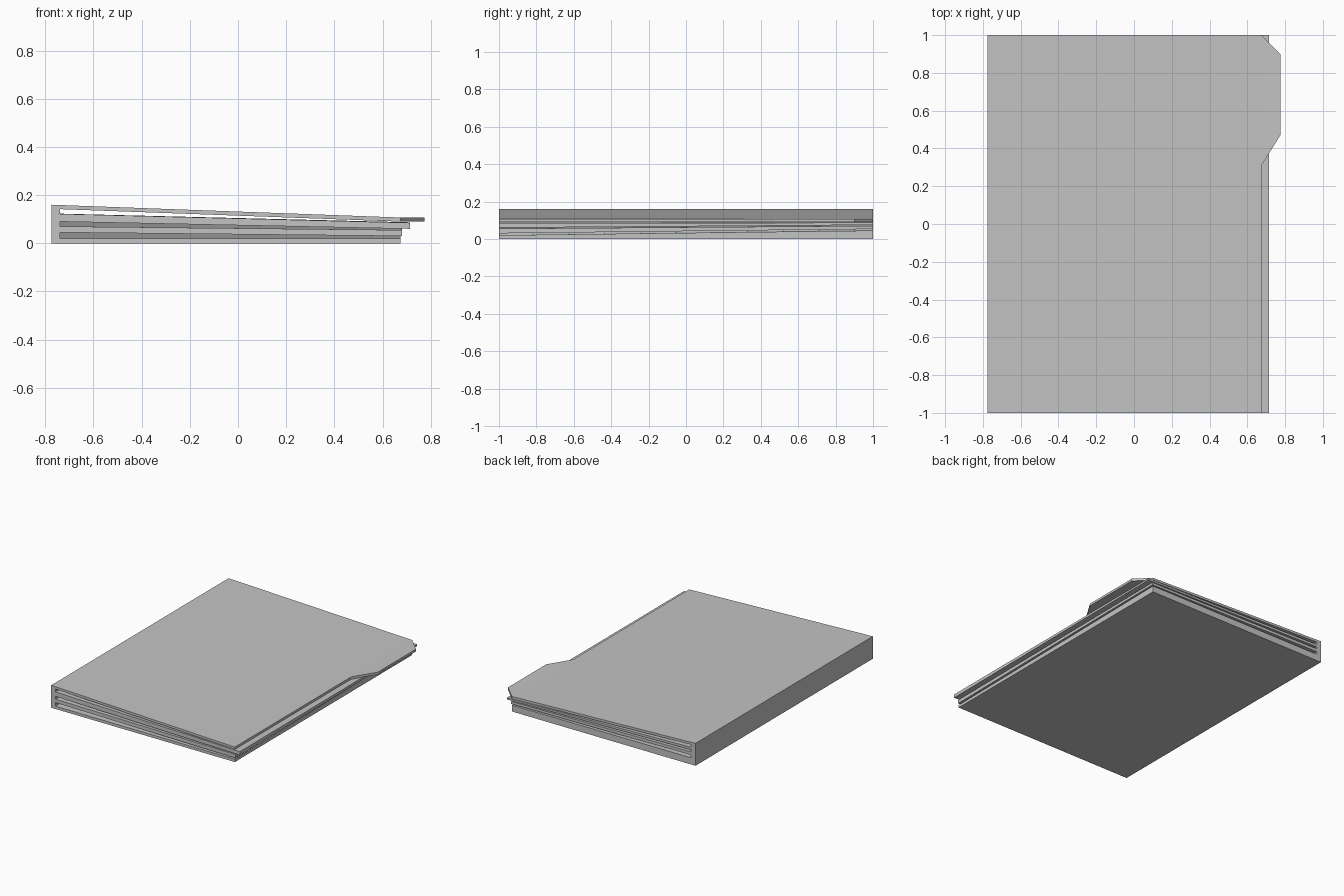
import bpy

old = bpy.data.objects.get("Cube")
if old:
    bpy.data.objects.remove(old, do_unlink=True)

paper = bpy.data.materials.new("light grey card")
paper.use_nodes = True
paper.diffuse_color = (0.55, 0.55, 0.55, 1)
bsdf = next(n for n in paper.node_tree.nodes if n.type == 'BSDF_PRINCIPLED')
bsdf.inputs["Base Color"].default_value = paper.diffuse_color
bsdf.inputs["Roughness"].default_value = 0.8

SPINE_OUT, SPINE_IN, EDGE = -0.775, -0.74, 0.675


def slab(name, outline, lower, upper):
    """Solid sheet over an anticlockwise outline between two height functions."""
    n = len(outline)
    verts = [(x, y, lower(x, y)) for x, y in outline]
    verts += [(x, y, upper(x, y)) for x, y in outline]
    faces = [tuple(reversed(range(n))), tuple(range(n, 2 * n))]
    faces += [(i, (i + 1) % n, (i + 1) % n + n, i + n) for i in range(n)]
    mesh = bpy.data.meshes.new(name)
    mesh.from_pydata(verts, [], faces)
    mesh.materials.append(paper)
    obj = bpy.data.objects.new(name, mesh)
    bpy.context.collection.objects.link(obj)
    return obj


def rect(x0, x1):
    return [(x0, -1), (x1, -1), (x1, 1), (x0, 1)]


def flat(z):
    return lambda x, y: z


def twisted(x1, front, back):
    """Height blended from the spine to the free edge, and front to back."""
    def height(x, y):
        u, v = (x - SPINE_IN) / (x1 - SPINE_IN), (y + 1) / 2
        f = front[0] + (front[1] - front[0]) * u
        b = back[0] + (back[1] - back[0]) * u
        return f + (b - f) * v
    return height


def cover(z):
    """Sloping cover height, levelling off along the tab."""
    return lambda x, y: z - 0.0366 * (min(x, EDGE) - SPINE_OUT)


# Spine
slab("spine", rect(SPINE_OUT, SPINE_IN), flat(0), flat(0.143))

# Back board and inner leaves, slightly fanned
slab("bottom_cover", rect(SPINE_IN, EDGE), flat(0),
     twisted(EDGE, (0.02, 0.02), (0.048, 0.045)))
slab("lower_leaf", rect(SPINE_IN, 0.68),
     twisted(0.68, (0.045, 0.03), (0.068, 0.053)),
     twisted(0.68, (0.07, 0.055), (0.09, 0.07)))
slab("upper_leaf", rect(SPINE_IN, 0.715),
     twisted(0.715, (0.09, 0.06), (0.105, 0.075)),
     twisted(0.715, (0.122, 0.085), (0.123, 0.087)))

# Front cover and its index tab
slab("top_cover", rect(SPINE_OUT, EDGE), cover(0.143), cover(0.16))
slab("index_tab", [(EDGE, 0.31), (0.775, 0.47), (0.775, 0.9), (EDGE, 1)],
     cover(0.143), cover(0.16))
